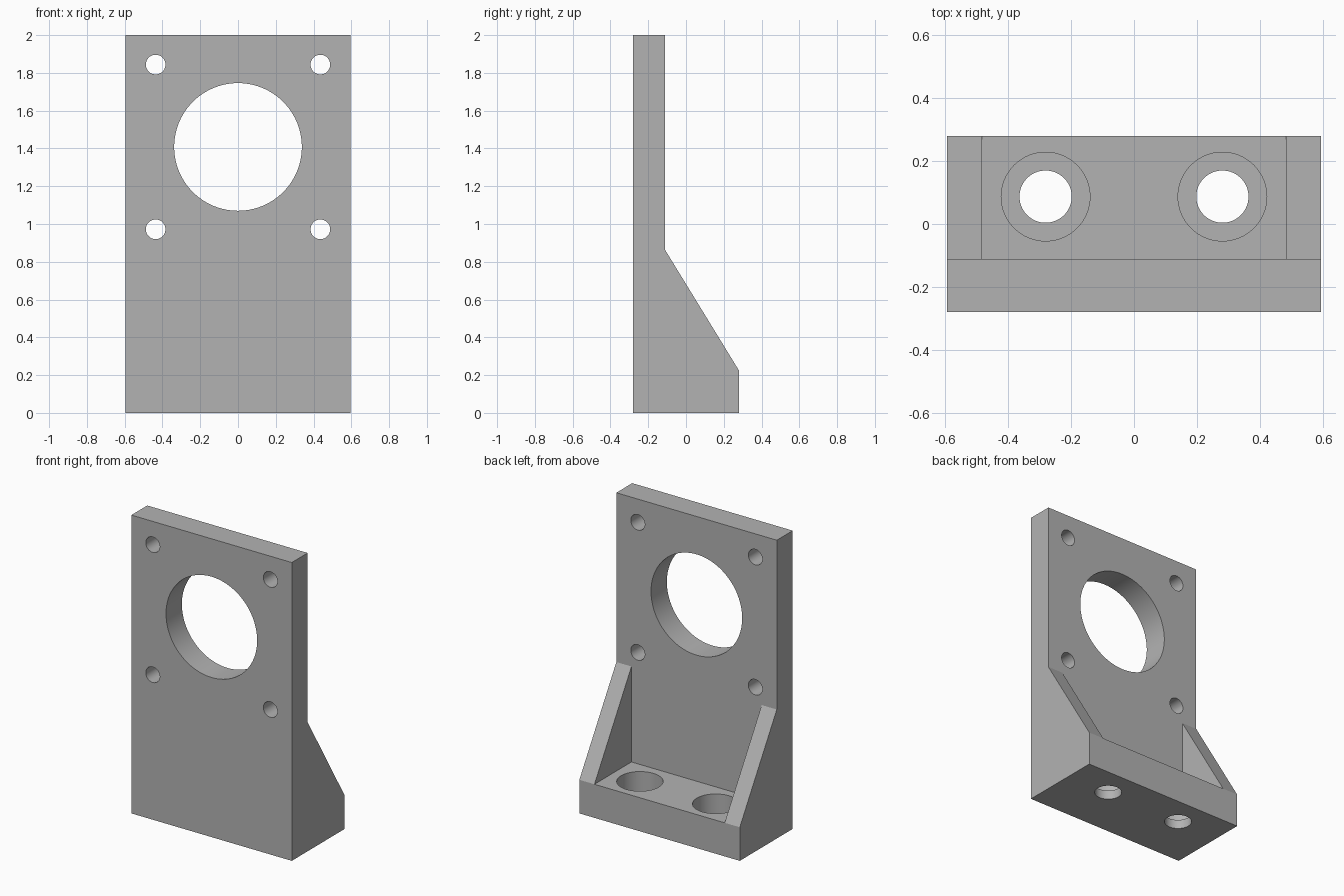
import bpy
import bmesh
from math import radians
from mathutils import Matrix, Vector

if "Cube" in bpy.data.objects:
    bpy.data.objects.remove(bpy.data.objects["Cube"], do_unlink=True)

HALF_W, HALF_D, HEIGHT = 0.595, 0.28, 2.0
PLATE_BACK = -0.112      # rear face of the upright plate
BASE_TOP = 0.225         # top of the foot
GUSSET_TOP = 0.865
GUSSET_IN = 0.483        # inner face of the side gussets
BORE_Z, SCREW = 1.408, 0.436
FOOT_X, FOOT_Y, FOOT_FLOOR = 0.281, 0.087, 0.06

metal = bpy.data.materials.new("plain grey")
metal.use_nodes = True
grey = (0.45, 0.45, 0.45, 1.0)
metal.diffuse_color = grey
metal.node_tree.nodes["Principled BSDF"].inputs["Base Color"].default_value = grey


def add_object(name, bm):
    bmesh.ops.recalc_face_normals(bm, faces=bm.faces)
    mesh = bpy.data.meshes.new(name)
    bm.to_mesh(mesh)
    bm.free()
    mesh.materials.append(metal)
    obj = bpy.data.objects.new(name, mesh)
    bpy.context.scene.collection.objects.link(obj)
    return obj


def prism(name, profile, half_width):
    """Extrude a (y, z) profile along x."""
    bm = bmesh.new()
    face = bm.faces.new([bm.verts.new((-half_width, y, z)) for y, z in profile])
    new = bmesh.ops.extrude_face_region(bm, geom=[face])["geom"]
    verts = [v for v in new if isinstance(v, bmesh.types.BMVert)]
    bmesh.ops.translate(bm, verts=verts, vec=(2 * half_width, 0, 0))
    return add_object(name, bm)


def cylinder(name, start, end, radius, sides=64):
    start, end = Vector(start), Vector(end)
    axis = end - start
    place = Matrix.Translation((start + end) / 2) @ axis.to_track_quat("Z", "Y").to_matrix().to_4x4()
    bm = bmesh.new()
    bmesh.ops.create_cone(bm, cap_ends=True, segments=sides, radius1=radius,
                          radius2=radius, depth=axis.length, matrix=place)
    return add_object(name, bm)


def cut(target, cutter):
    """Subtract the cutter, bake the result and discard the cutter."""
    mod = target.modifiers.new("cut", "BOOLEAN")
    mod.operation = "DIFFERENCE"
    mod.solver = "EXACT"
    mod.object = cutter
    graph = bpy.context.evaluated_depsgraph_get()
    baked = bpy.data.meshes.new_from_object(target.evaluated_get(graph))
    target.modifiers.clear()
    target.data = baked
    bpy.data.objects.remove(cutter, do_unlink=True)


# Bracket body: full side outline
bracket = prism("mounting_bracket", [
    (-HALF_D, 0), (HALF_D, 0), (HALF_D, BASE_TOP),
    (PLATE_BACK, GUSSET_TOP), (PLATE_BACK, HEIGHT), (-HALF_D, HEIGHT)], HALF_W)

# Pocket that leaves the two gussets
cut(bracket, prism("pocket", [
    (PLATE_BACK, BASE_TOP), (0.5, BASE_TOP), (0.5, 1.0), (PLATE_BACK, 1.0)], GUSSET_IN))

# Large bore and four screw holes through the plate
cut(bracket, cylinder("bore", (0, -0.5, BORE_Z), (0, 0.5, BORE_Z), 0.338, 96))
for sx in (-1, 1):
    for sz in (-1, 1):
        x, z = sx * SCREW, BORE_Z + sz * SCREW
        cut(bracket, cylinder("screw_hole", (x, -0.5, z), (x, 0.5, z), 0.052, 48))

# Counterbored bolt holes in the foot
for sx in (-1, 1):
    x = sx * FOOT_X
    cut(bracket, cylinder("bolt_hole", (x, FOOT_Y, -0.2), (x, FOOT_Y, 0.4), 0.083))
    cut(bracket, cylinder("counterbore", (x, FOOT_Y, FOOT_FLOOR), (x, FOOT_Y, 0.4), 0.141))

# Smooth hole walls, crisp edges
bpy.ops.object.select_all(action="DESELECT")
bracket.select_set(True)
bpy.context.view_layer.objects.active = bracket
bpy.ops.object.shade_smooth_by_angle(angle=radians(30))
